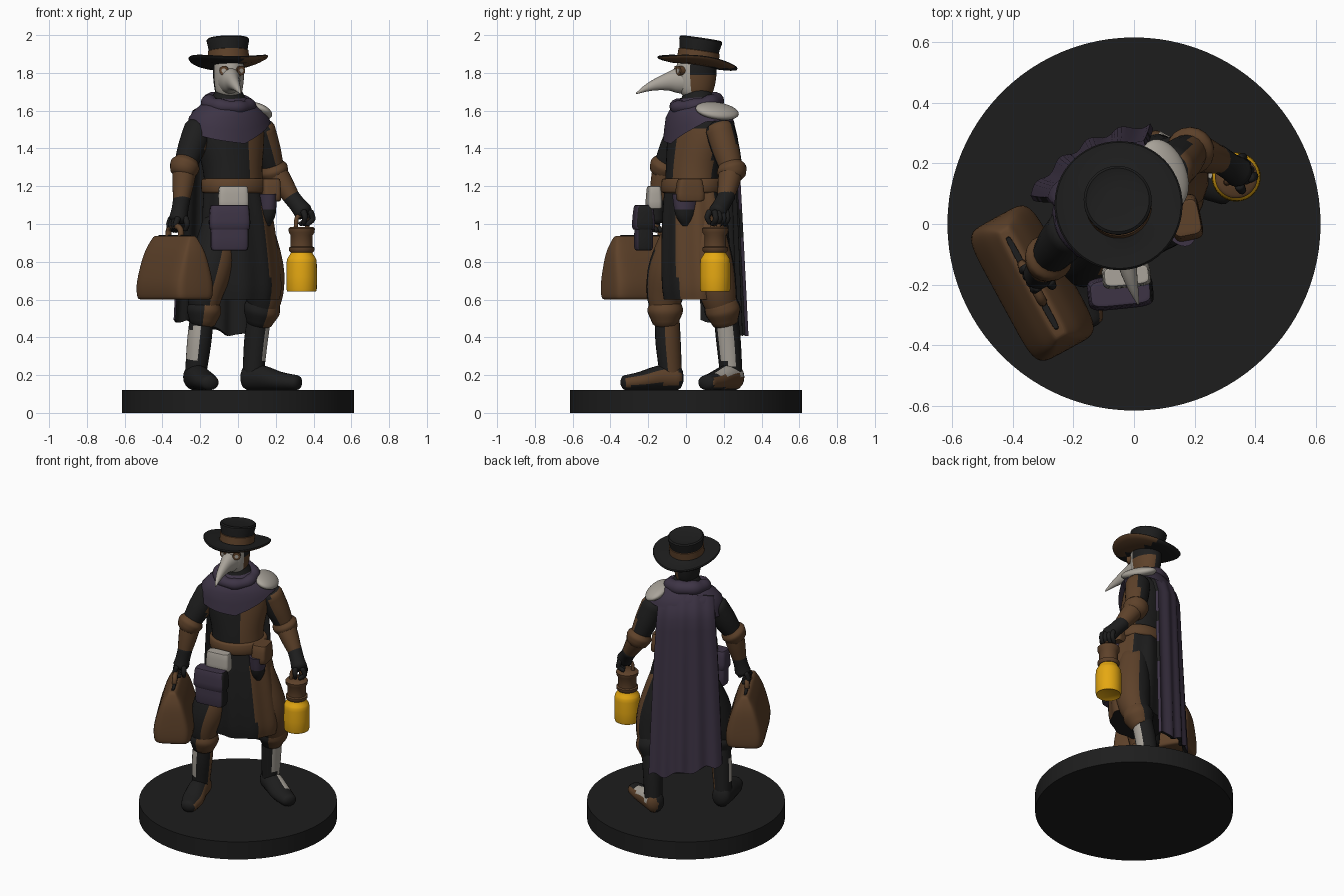
import bpy, bmesh, math
from mathutils import Vector, Matrix

if "Cube" in bpy.data.objects:
    bpy.data.objects.remove(bpy.data.objects["Cube"])

def material(name, *rgb):
    m = bpy.data.materials.new(name)
    m.diffuse_color = (*rgb, 1)
    m.use_nodes = True
    m.node_tree.nodes["Principled BSDF"].inputs["Base Color"].default_value = m.diffuse_color
    return m

BLACK = material("black cloth", .0125, .0125, .0125)
BROWN = material("brown leather", .112, .054, .023)
PURPLE = material("purple cloth", .047, .034, .06)
GREY = material("bone grey", .4, .37, .325)
YELLOW = material("lantern yellow", .78, .39, .006)
TURN = math.radians(30)          # the body is turned towards its left
R = Matrix.Rotation(TURN, 3, 'Z')
BACK = R @ Vector((0, 1, 0))

def finish(name, bm, mats, rule=None):
    bmesh.ops.recalc_face_normals(bm, faces=bm.faces)
    bm.normal_update()
    for f in bm.faces:
        f.smooth = True
        if rule:
            f.material_index = int(rule(f.calc_center_median(), f.normal))
    for e in bm.edges:
        e.smooth = e.calc_face_angle(0) < 0.8
    me = bpy.data.meshes.new(name)
    bm.to_mesh(me)
    bm.free()
    for m in mats:
        me.materials.append(m)
    ob = bpy.data.objects.new(name, me)
    bpy.context.collection.objects.link(ob)
    return ob

def loft(name, rings, mats, rule=None, caps=(True, True)):
    bm = bmesh.new()
    vs = [[bm.verts.new(p) for p in r] for r in rings]
    n = len(vs[0])
    for a, b in zip(vs, vs[1:]):
        for i in range(n):
            bm.faces.new((a[i], a[(i + 1) % n], b[(i + 1) % n], b[i]))
    if caps[0]:
        bm.faces.new(vs[0])
    if caps[1]:
        bm.faces.new(vs[-1])
    return finish(name, bm, mats, rule)

def smooth(rows, k=4):           # Catmull-Rom through rows of numbers
    out = []
    for i in range(len(rows) - 1):
        p = [rows[max(0, min(len(rows) - 1, i + j))] for j in (-1, 0, 1, 2)]
        for s in range(k):
            t = s / k
            out.append([.5 * (2 * b + (c - a) * t + (2 * a - 5 * b + 4 * c - d) * t * t
                        + (3 * b - a - 3 * c + d) * t ** 3) for a, b, c, d in zip(*p)])
    return out + [list(rows[-1])]

def oval(cx, cy, z, rx, ry, rot=TURN, n=40, e=1.0, warp=0, folds=0):
    out = []
    for i in range(n):
        a = math.tau * i / n
        c, s = math.cos(a), math.sin(a)
        k = 1 + warp * math.sin(folds * a)
        p = Vector((rx * k * math.copysign(abs(c) ** e, c), ry * k * math.copysign(abs(s) ** e, s), 0))
        out.append(Matrix.Rotation(rot, 3, 'Z') @ p + Vector((cx, cy, z)))
    return out

def stack(name, rows, mats, rule=None, k=4, **kw):   # rows: cx, cy, z, rx, ry
    return loft(name, [oval(*r, **kw) for r in smooth(rows, k)], mats, rule)

def tube(name, rows, mats, rule=None, n=18, k=4, cap=.6):   # rows: x, y, z, half width, half height
    rows = smooth(rows, k)
    pts = [Vector(r[:3]) for r in rows]
    whole = (pts[-1] - pts[0]).normalized()
    ref = Vector((0, 0, 1)) if abs(whole.z) < .6 else -BACK
    rings = []
    for i, p in enumerate(pts):
        t = (pts[min(i + 1, len(pts) - 1)] - pts[max(i - 1, 0)]).normalized()
        side = t.cross(ref).normalized()
        up = side.cross(t)
        w, h = rows[i][3:5]
        steps = [(0, 1)]
        if cap and i in (0, len(pts) - 1):
            sg = -1 if i == 0 else 1
            steps = [(sg * math.sin(a) * cap * min(w, h), math.cos(a)) for a in (0, .5, 1, 1.4)]
            if i == 0:
                steps.reverse()
        for off, s in steps:
            rings.append([p + t * off + side * w * s * math.cos(math.tau * j / n)
                          + up * h * s * math.sin(math.tau * j / n) for j in range(n)])
    return loft(name, rings, mats, rule)

def ball(name, loc, scale, mats, rule=None, rot=(0, 0, 0)):
    bm = bmesh.new()
    bmesh.ops.create_uvsphere(bm, u_segments=28, v_segments=18, radius=1)
    from_euler = Matrix.Rotation(rot[2], 4, 'Z') @ Matrix.Rotation(rot[1], 4, 'Y') @ Matrix.Rotation(rot[0], 4, 'X')
    bm.transform(Matrix.Translation(loc) @ from_euler @ Matrix.Diagonal((*scale, 1)))
    return finish(name, bm, mats, rule)

def worn(limit):                 # leather shows on the sides facing +x
    return lambda c, n: n.x > limit

BB = [BLACK, BROWN]

# Base
loft("base", [oval(0, 0, z, .615, .615, n=96) for z in (0, .12)], [BLACK])

# Legs: trousers, knee cuffs, wrapped shins, shoes
def shin_rule_right(c, n):
    return 2 if .29 < c.z < .45 and n.x < -.1 and n.y < 0 else n.x > .3 and n.y > -.2
def shin_rule_left(c, n):
    return 2 if .26 < c.z < .5 and n.x > .6 and n.y < .5 else 0
def shoe_rule_left(c, n):
    return 2 if c.z > .2 and n.x > .3 and n.z > .1 else n.y > .5
tube("right_trouser", [(-.09, .0, 1.0, .1, .1), (-.14, -.08, .78, .115, .115), (-.175, -.11, .63, .095, .1), (-.18, -.11, .53, .07, .075)], BB, worn(.25))
tube("left_trouser", [(.08, .1, 1.0, .1, .1), (.13, .14, .78, .11, .115), (.14, .17, .63, .1, .1), (.12, .2, .52, .07, .075)], BB, worn(.25))
tube("right_knee_cuff", [(-.177, -.11, .58, .08, .085), (-.18, -.11, .54, .092, .095), (-.185, -.11, .49, .075, .075)], BB, worn(.0))
tube("left_knee_cuff", [(.135, .185, .58, .09, .09), (.125, .195, .54, .098, .095), (.115, .205, .49, .075, .075)], BB, worn(.3))
tube("right_shin", [(-.19, -.1, .52, .062, .065), (-.205, -.095, .38, .064, .068), (-.225, -.08, .2, .055, .06)], BB + [GREY], shin_rule_right, k=6)
tube("left_shin", [(.115, .21, .52, .062, .065), (.095, .225, .38, .062, .066), (.08, .24, .2, .055, .06)], BB + [GREY], shin_rule_left, k=6)
tube("right_shoe", [(-.232, -.05, .19, .06, .07), (-.21, -.14, .185, .065, .066), (-.175, -.24, .168, .068, .05), (-.15, -.32, .16, .05, .04)], BB, worn(.8))
tube("left_shoe", [(.055, .255, .19, .06, .07), (.13, .21, .185, .064, .066), (.22, .155, .168, .066, .05), (.31, .11, .16, .05, .04)], BB + [GREY], shoe_rule_left)

# Coat: torso and long skirt
stack("coat_torso", [(-.02, .03, 1.18, .16, .135), (-.03, .04, 1.3, .165, .14), (-.045, .06, 1.45, .195, .145),
      (-.05, .065, 1.55, .185, .13), (-.05, .065, 1.62, .12, .1), (-.05, .06, 1.72, .062, .068)], BB,
      lambda c, n: n.x > .62 and c.z < 1.5 and c.y < .14)
stack("coat_skirt", [(-.02, .035, 1.2, .165, .14), (-.005, .045, 1.05, .19, .16), (.01, .05, .85, .205, .17),
      (.02, .055, .68, .215, .17), (.02, .055, .6, .205, .16)], BB, worn(.8), n=72, warp=.03, folds=9)

# Belt with pouches
stack("belt", [(-.018, .033, 1.165, .172, .147), (-.018, .033, 1.175, .182, .157), (-.02, .033, 1.23, .18, .155),
      (-.02, .033, 1.24, .168, .145)], [BROWN], k=2)
def pouch(name, x, y, z0, z1, rx, ry, rot, mats, rule=None):
    d = (z1 - z0) * .1
    stack(name, [(x, y, z0, rx * .8, ry * .6), (x, y, z0 + d, rx, ry), (x, y, z1 - d, rx * .95, ry * .85),
          (x, y, z1, rx * .8, ry * .6)], mats, rule, k=3, rot=rot, e=.4)
pouch("front_bag", -.045, -.225, .86, 1.07, .1, .045, .1, [PURPLE, BLACK], lambda c, n: n.x > .7)
pouch("front_bag_flap", -.045, -.225, .97, 1.1, .108, .055, .1, [PURPLE, BLACK], lambda c, n: n.x > .7)
pouch("paper_roll", -.025, -.17, 1.08, 1.2, .08, .04, .1, [GREY])
pouch("side_pouch", .17, .02, 1.12, 1.24, .05, .075, .2, [BROWN])
stack("hanging_cloth", [(.15, .0, .99, .02, .02), (.15, .0, 1.05, .045, .06), (.145, .0, 1.16, .05, .08)],
      [BLACK, PURPLE], lambda c, n: c.z > 1.09)

# Cape with dark lining
rings = []
for i in range(17):
    t = i / 16
    row = []
    for shift, order in ((0, range(33)), (-.02, range(32, -1, -1))):
        for j in order:
            u = j / 16 - 1
            top, hem = 1.63 - .03 * u * u, .45 - .05 * u + .015 * math.sin(9 * u)
            d = (.125, .168, .185)[min(i, 2)] + .04 * t - .055 * u * u + (.003 + .007 * t) * math.sin(13 * u) + shift
            p = R @ Vector((u * (.17 + .06 * t ** .7) - .01, d, 0))
            row.append(p + Vector((-.05, .07, top + (hem - top) * t)))
    rings.append(row)
loft("cape", rings, [BLACK, PURPLE], lambda c, n: n.dot(BACK) > .0)

# Shoulder mantle with a point in front, and rolled collar
rows = [(.09, .085, 1.67), (.15, .12, 1.635), (.195, .145, 1.6), (.225, .158, 1.565)]
rings = [oval(-.05, .07, z, a, b, n=64) for a, b, z in rows]
for f in (.5, 1):
    ring = oval(-.05, .068, 0, .225 + .012 * f, .158 + .012 * f, n=64)
    for i, p in enumerate(ring):
        a = math.tau * i / 64
        point = max(0, 1 - abs(a - 1.5 * math.pi) / 1.1)
        hem = 1.515 + .03 * math.cos(a) - .09 * point - .025 * max(0, -math.cos(a))
        p.z = 1.565 + (hem - 1.565) * f
    rings.append(ring)
loft("mantle", rings, [PURPLE], caps=(False, False))
rings = []
for i in range(41):
    a = math.tau * i / 40
    c = R @ Vector((.105 * math.cos(a), .1 * math.sin(a), 0))
    o = c.normalized()
    thick = .043 + .006 * math.sin(a) + .003 * math.sin(7 * a)
    rings.append([Vector((-.048, .05, 1.635 + .018 * math.sin(a))) + c + o * thick * math.cos(b) + Vector((0, 0, thick * .95 * math.sin(b)))
                  for b in [math.tau * j / 14 for j in range(14)]])
loft("collar_roll", rings, [PURPLE], caps=(False, False))
ball("shoulder_plate", (.1, .165, 1.598), (.08, .12, .036), [GREY], rot=(-.1, .45, .3))

# Arms, cuffs and hands
def arm(side, sh, el, wr, hand, lim):
    sh, el, wr, hand = map(Vector, (sh, el, wr, hand))
    row = lambda p, w: (*p, w, w)
    tube(side + "_upper_arm", [row(sh, .078), row(sh.lerp(el, .5), .074), row(el, .06)], BB, worn(lim))
    tube(side + "_forearm", [row(el, .066), row(el.lerp(wr, .5), .058), row(wr, .044)], [BROWN])
    d = (el - sh).normalized()
    tube(side + "_elbow_cuff", [row(el - d * .025, .066), row(el, .08), row(el + d * .03, .074)], [BROWN])
    d = (hand - wr).normalized()
    tube(side + "_glove", [row(wr - d * .02, .046), row(wr.lerp(hand, .5), .045), row(hand, .05)], [BLACK])
    fwd = -BACK                  # four fingers and a thumb curl around the grip
    out = R @ Vector((-1 if side == "right" else 1, 0, 0))
    for i in range(4):
        b = hand + fwd * (.036 - .024 * i) + out * .025
        tube(f"{side}_finger_{i + 1}", [row(b, .016), row(b + Vector((0, 0, -.04)) + out * .012, .015), row(b + Vector((0, 0, -.065)) - out * .02, .013)], [BLACK], n=10)
    b = hand + fwd * .04 - out * .02
    tube(side + "_thumb", [row(b, .017), row(b + fwd * .015 - Vector((0, 0, .03)), .015), row(b - Vector((0, 0, .06)), .012)], [BLACK], n=10)

arm("right", (-.21, -.02, 1.5), (-.28, -.11, 1.31), (-.3, -.15, 1.12), (-.315, -.165, 1.03), .9)
arm("left", (.12, .18, 1.5), (.185, .24, 1.29), (.285, .21, 1.14), (.345, .17, 1.065), .45)

# Carried bag
BX, BY, BR = -.335, -.195, math.radians(28.5)
stack("carried_bag", [(BX, BY, .6, .1, .23), (BX, BY, .615, .118, .246), (BX, BY, .7, .118, .248),
      (BX, BY, .84, .078, .236), (BX, BY, .92, .036, .21), (BX, BY, .937, .02, .195)], [BROWN], rot=BR, e=.32, n=48)
stack("bag_clasp", [(BX, BY, .925, .012, .18), (BX, BY, .942, .01, .17)], [BLACK], k=1, rot=BR, e=.4)
bf = Matrix.Rotation(BR, 3, 'Z') @ Vector((0, 1, 0))
tube("bag_handle", [(*(Vector((BX, BY, z)) + bf * o), .016, .016) for o, z in
     ((-.07, .93), (-.06, .975), (0, .99), (.06, .975), (.07, .93))], [BROWN], n=10)

# Lantern
LX, LY = .337, .155
stack("lantern_glass", [(LX, LY, z, r, r) for z, r in ((.645, .072), (.655, .08), (.79, .08), (.82, .074), (.845, .058), (.87, .056))],
      [YELLOW], k=2)
stack("lantern_cap", [(LX, LY, z, r, r) for z, r in ((.85, .06), (.86, .068), (.875, .068), (.88, .058), (.94, .058),
      (.955, .068), (.975, .07), (.985, .06))], [BROWN], k=1)
tube("lantern_handle", [(LX + o * .87, LY + o * .5, z, .012, .012) for o, z in ((-.035, .97), (-.03, 1.03), (0, 1.05), (.03, 1.03), (.035, .97))],
     [BROWN], n=10)

# Head, beaked mask and goggles
HR = .2
def head_rule(c, n):
    if c.y < .025:
        return 2
    return 1 if n.x > .2 and c.z < 1.79 else 0
stack("head", [(-.05, .055, 1.67, .05, .06), (-.05, .055, 1.7, .07, .088), (-.05, .055, 1.77, .08, .105),
      (-.05, .055, 1.84, .08, .105), (-.05, .055, 1.89, .07, .09)], BB + [GREY], head_rule, rot=HR)
tube("beak", [(-.045, .0, 1.76, .062, .075), (-.037, -.055, 1.758, .05, .064), (-.028, -.1, 1.752, .037, .047),
     (-.015, -.165, 1.736, .026, .03), (.0, -.22, 1.714, .015, .016), (.013, -.262, 1.691, .004, .004)], [GREY])
for name, x in (("right", -.04), ("left", .04)):
    m = Matrix.Rotation(HR + x * 9, 3, 'Z')
    c = Vector((-.05, .055, 1.812)) + Matrix.Rotation(HR, 3, 'Z') @ Vector((x, -.088, 0))
    for part, off, r, mat in (("goggle_rim", .02, .025, BROWN), ("goggle_lens", .022, .012, GREY)):
        loft(f"{name}_{part}", [[c + m @ Vector((r * math.cos(t), -d, r * math.sin(t))) for t in
             [math.tau * j / 16 for j in range(16)]] for d in (-.02, off)], [mat])

# Wide-brimmed hat, tilted back, brim curled up at the sides
tilt = Matrix.Translation((-.05, .06, 1.85)) @ Matrix.Rotation(HR, 4, 'Z') @ Matrix.Rotation(math.radians(-8.5), 4, 'X')
def hat_part(name, rows, mats, rule=None):
    rings = []
    for r, z in rows:
        ring = oval(0, 0, z, r, r * 1.02, rot=0, n=56)
        for p in ring:
            if r > .12:
                p.z += .032 * (p.x / .21) ** 2
        rings.append([tilt @ p for p in ring])
    loft(name, rings, mats, rule)
hat_part("hat", [(.06, -.012), (.13, -.016), (.18, -.012), (.206, -.006), (.211, .002), (.206, .008), (.17, .006), (.125, .01),
         (.105, .016), (.102, .03), (.104, .08), (.112, .118), (.112, .128), (.104, .135), (.085, .128), (.04, .126)],
         BB, lambda c, n: n.z < -.3 and c.x > .02)
hat_part("hat_band", [(.1, .018), (.109, .02), (.108, .066), (.1, .07)], [BROWN])
